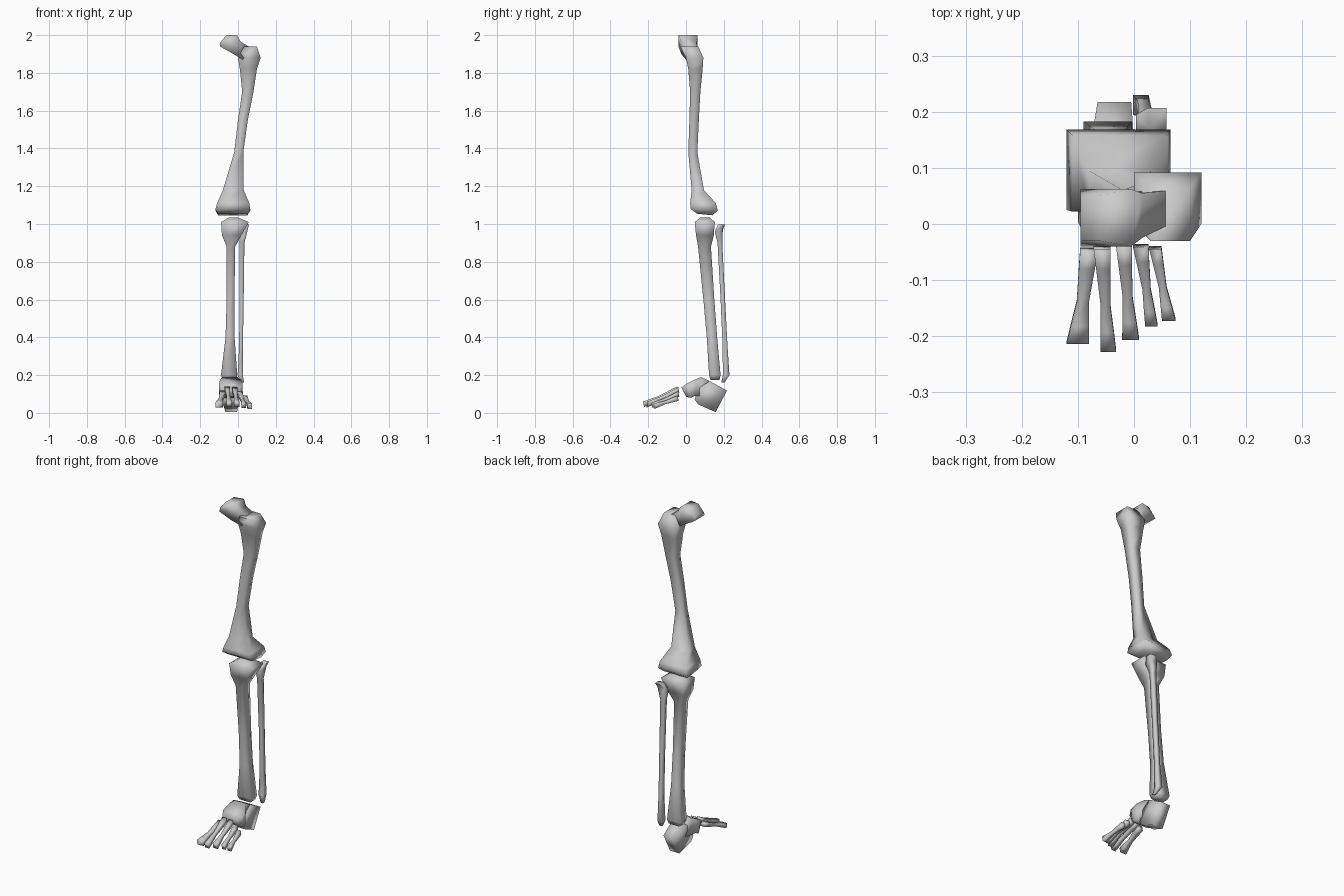
import bpy, bmesh, math

ORDER = {'z': (0, 1, 2), 'y': (0, 2, 1), 'x': (1, 2, 0)}


def loft(name, axis, *parts):
    """Each part is a chain of four-cornered sections along an axis:
    (position, u0, u1, v0, v1[, slope_u, slope_v])"""
    bm = bmesh.new()
    iu, iv, ia = ORDER[axis]
    for rows in parts:
        rings = []
        for row in rows:
            a, u0, u1, v0, v1 = row[:5]
            su, sv = row[5:7] if len(row) > 5 else (0, 0)
            ring = []
            for u, v in ((u0, v0), (u1, v0), (u1, v1), (u0, v1)):
                co = [0, 0, 0]
                co[iu], co[iv] = u, v
                co[ia] = a + su * (u - (u0 + u1) / 2) + sv * (v - (v0 + v1) / 2)
                ring.append(bm.verts.new(co))
            rings.append(ring)
        for r, s in zip(rings, rings[1:]):
            for i in range(4):
                j = (i + 1) % 4
                bm.faces.new((r[i], r[j], s[j], s[i]))
        bm.faces.new(rings[0][::-1])
        bm.faces.new(rings[-1])
    bmesh.ops.recalc_face_normals(bm, faces=bm.faces)
    me = bpy.data.meshes.new(name)
    bm.to_mesh(me)
    bm.free()
    ob = bpy.data.objects.new(name, me)
    bpy.context.collection.objects.link(ob)
    bpy.ops.object.select_all(action='DESELECT')
    ob.select_set(True)
    bpy.context.view_layer.objects.active = ob
    bpy.ops.object.shade_smooth_by_angle(angle=math.radians(100))
    return ob


# Thigh bone shaft with the knee end and the outer hip knob
loft("thigh_bone", 'z', [
    (1.05, -0.105, 0.05, 0.06, 0.14, 0, -0.1),
    (1.075, -0.12, 0.065, 0.025, 0.168, 0, -0.05),
    (1.11, -0.11, 0.06, 0.022, 0.158),
    (1.18, -0.08, 0.03, 0.03, 0.095),
    (1.38, -0.02, 0.028, 0.012, 0.06),
    (1.55, 0.0, 0.052, 0.018, 0.068),
    (1.70, 0.022, 0.082, 0.022, 0.076),
    (1.82, 0.01, 0.1, 0.012, 0.088),
    (1.88, 0.0, 0.12, 0.0, 0.092),
    (1.94, 0.03, 0.1, -0.03, 0.065),
])

# Hip ball and neck, leaning inward and up from the shaft
loft("thigh_bone_head", 'x', [
    (0.045, 0.0, 0.06, 1.87, 1.935, 0, 0.6),
    (-0.005, -0.025, 0.055, 1.90, 1.965, 0, 0.6),
    (-0.05, -0.04, 0.062, 1.94, 2.0, 0, 1.5),
    (-0.078, -0.03, 0.05, 1.96, 2.0, 0, 0.85),
])

# Shin bone
loft("shin_bone", 'z', [
    (0.175, -0.08, -0.012, 0.13, 0.178),
    (0.20, -0.09, -0.004, 0.122, 0.183),
    (0.40, -0.066, -0.018, 0.11, 0.165),
    (0.60, -0.06, -0.019, 0.092, 0.15),
    (0.88, -0.06, -0.015, 0.064, 0.132),
    (0.94, -0.085, 0.018, 0.053, 0.147),
    (1.01, -0.09, 0.057, 0.046, 0.153),
    (1.034, -0.05, 0.0, 0.075, 0.125),
])

# Thin outer bone of the lower leg
loft("calf_bone", 'z', [
    (0.16, 0.018, 0.032, 0.187, 0.203),
    (0.20, -0.002, 0.026, 0.195, 0.23),
    (0.35, 0.006, 0.026, 0.194, 0.22),
    (0.60, 0.008, 0.03, 0.183, 0.207),
    (0.90, 0.008, 0.034, 0.167, 0.192),
    (0.965, 0.004, 0.05, 0.153, 0.195, 0.1, 0.3),
    (0.998, 0.025, 0.058, 0.17, 0.207),
])

# Ankle block
loft("ankle_bone", 'y', [
    (-0.012, -0.085, 0.01, 0.085, 0.135, 0, -0.5),
    (0.015, -0.1, 0.025, 0.08, 0.155, 0, -0.3),
    (0.045, -0.095, 0.018, 0.09, 0.175),
    (0.08, -0.085, -0.005, 0.09, 0.19),
    (0.122, -0.075, -0.008, 0.09, 0.17),
])

# Heel block
loft("heel_bone", 'y', [
    (0.055, -0.08, 0.0, 0.07, 0.13, 0, 0.3),
    (0.095, -0.08, 0.002, 0.045, 0.168, 0, 0.5),
    (0.187, -0.065, -0.005, 0.004, 0.118, 0, 0.53),
])

# Five foot bones: start (x, y, z), end (x, y, z), half widths at start, end
TOES = [
    ((-0.08, -0.045, 0.105), (-0.1, -0.211, 0.042), 0.016, 0.02),
    ((-0.057, -0.042, 0.127), (-0.046, -0.225, 0.045), 0.015, 0.014),
    ((-0.018, -0.038, 0.122), (-0.006, -0.204, 0.045), 0.014, 0.015),
    ((0.012, -0.038, 0.1), (0.031, -0.18, 0.04), 0.014, 0.011),
    ((0.038, -0.042, 0.078), (0.062, -0.17, 0.035), 0.011, 0.012),
]
for n, (p, q, ws, we) in enumerate(TOES, 1):
    rows = []
    for t, k in ((0, 1), (0.2, 0.85), (0.55, 0.6), (0.82, 0.85), (1, 1)):
        x, y, z = (a + (b - a) * t for a, b in zip(p, q))
        w = (ws + (we - ws) * t) * k
        h = 0.014 * k
        rows.append((y, x - w, x + w, z - h, z + h, 0, -0.2))
    loft("foot_bone_%d" % n, 'y', rows)
